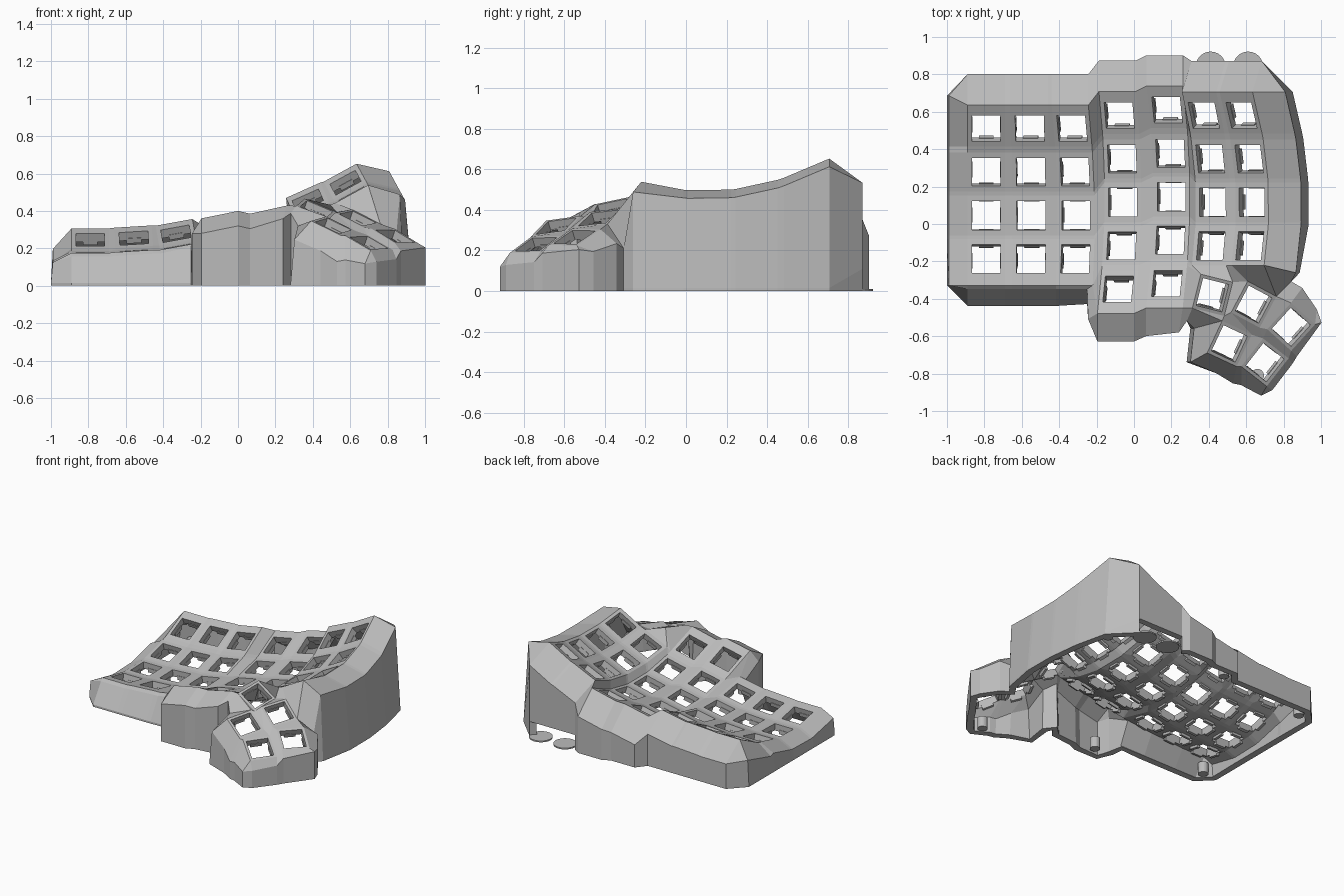
import bpy, bmesh, math
from mathutils import Vector, Matrix

cube = bpy.data.objects.get("Cube")
if cube:
    bpy.data.objects.remove(cube)

grey = bpy.data.materials.new("light_grey")
grey.use_nodes = True
grey.diffuse_color = (0.5, 0.5, 0.5, 1)
grey.node_tree.nodes["Principled BSDF"].inputs["Base Color"].default_value = (0.5, 0.5, 0.5, 1)


def finish(bm, name):
    mesh = bpy.data.meshes.new(name)
    bm.to_mesh(mesh)
    bm.free()
    mesh.materials.append(grey)
    obj = bpy.data.objects.new(name, mesh)
    bpy.context.collection.objects.link(obj)
    return obj


bm = bmesh.new()
V = {}
frames = []
HOLE = 0.077
CORNERS = {"tl": (-1, 1), "tr": (1, 1), "br": (1, -1), "bl": (-1, -1)}


# One key: square frame around a hole, with its own border at back and front
def add_key(key, centre, ex, ey, side, back, front):
    outer, inner = [], []
    for tag, (sx, sy) in CORNERS.items():
        v = bm.verts.new(centre + ex * sx * side + ey * (back if sy > 0 else -front))
        V[key + tag] = v
        outer.append(v)
        inner.append(bm.verts.new(centre + ex * sx * HOLE + ey * sy * HOLE))
    for i in range(4):
        j = (i + 1) % 4
        bm.faces.new((outer[i], outer[j], inner[j], inner[i]))
    frames.append((centre, ex, ey))


def web(names):
    bm.faces.new([V[n] for n in names.split()])


# Finger columns: x, height, tilt, first row y, lowest y, row count
columns = [(-0.79, 0.125, 0.0, 0.51, 0.02, 4), (-0.55, 0.135, 0.06, 0.51, 0.02, 4),
           (-0.31, 0.16, 0.18, 0.51, 0.02, 4), (-0.06, 0.195, 0.2, 0.58, 0.15, 5),
           (0.2, 0.24, 0.22, 0.61, 0.15, 5), (0.42, 0.35, 0.42, 0.58, 0.1, 4),
           (0.63, 0.45, 0.5, 0.58, 0.1, 4)]
for c, (x, z, tilt, y0, low, count) in enumerate(columns):
    up = Vector((-math.sin(tilt), 0, math.cos(tilt)))
    ex = Vector((math.cos(tilt), 0, math.sin(tilt)))
    for r in range(count):
        y = y0 - 0.232 * r
        pitch = math.atan(y - low)
        ey = Vector((0, math.cos(pitch), 0)) + up * math.sin(pitch)
        centre = Vector((x, y, z)) + up * (y - low) ** 2 / 2
        back = 0.14 if r == 0 else 0.107
        front = 0.145 if r == count - 1 and c < 5 else 0.107
        add_key(f"{c}{r}", centre, ex, ey, 0.1, back, front)

# Webs between finger keys
for c in range(7):
    rows = columns[c][5]
    for r in range(rows):
        if r + 1 < rows:
            web(f"{c}{r}bl {c}{r}br {c}{r+1}tr {c}{r+1}tl")
        if c < 6 and r < columns[c + 1][5]:
            web(f"{c}{r}tr {c+1}{r}tl {c+1}{r}bl {c}{r}br")
            if r + 1 < min(rows, columns[c + 1][5]):
                web(f"{c}{r}br {c+1}{r}bl {c+1}{r+1}tl {c}{r+1}tr")

# Thumb keys: x, y, z, turn in degrees
thumbs = {"A": (0.42, -0.38, 0.41, -14), "B": (0.64, -0.43, 0.36, -28),
          "C": (0.84, -0.55, 0.265, -42), "D": (0.51, -0.64, 0.32, -25),
          "E": (0.7, -0.74, 0.23, -38)}
for name, (x, y, z, turn) in thumbs.items():
    a = math.radians(turn)
    ca, sa = math.cos(a), math.sin(a)
    ex = Vector((ca, sa, -0.35 * ca + 0.3 * sa)).normalized()
    ey = Vector((-sa, ca, 0.35 * sa + 0.3 * ca)).normalized()
    add_key(name, Vector((x, y, z)), ex, ey, 0.095, 0.095, 0.095)

# Webs inside the thumb cluster and joining it to the fingers
for names in ("23br 33bl 34tl", "23br 34tl 34bl", "43br 53bl 44tr", "44tr 53bl Atl",
              "44tr Atl Abl 44br", "53bl 53br Atr Atl", "53br 63bl Btl Atr",
              "63bl 63br Btr Btl", "Atr Btl Bbl Abr", "Btr Ctl Cbl Bbr",
              "Abl Abr Dtl", "Abr Bbl Dtr Dtl", "Bbl Bbr Etl Dtr", "Bbr Cbl Etl",
              "Cbl Cbr Etr Etl", "Dtr Etl Ebl Dbr"):
    web(names)

# Perimeter: corner, rim offset (x, y, z), base flare (x, y)
edge = []
for c in range(7):
    for side in ("tl", "tr"):
        drop = -0.15 if c in (3, 4) else -0.12
        edge.append((f"{c}0{side}", (0.05 if c > 4 else 0, 0.165, drop), (0, 0)))
for r in range(4):
    for side in ("tr", "br"):
        edge.append((f"6{r}{side}", (0.175, 0, -0.04), (0.04, 0)))
edge[-1] = ("63br", (0.17, -0.04, -0.05), (0.02, 0))
edge += [("Btr", (0.08, 0.08, -0.12), (0, 0)), ("Ctl", (0.06, 0.08, -0.07), (0, 0)),
         ("Ctr", (0.01, 0.08, -0.03), (0, 0)), ("Ctr", (0.035, 0.01, -0.02), (0, 0)),
         ("Cbr", (0.03, -0.03, -0.04), (0, 0)), ("Etr", (0.02, -0.03, -0.05), (0, 0)),
         ("Ebr", (0.03, -0.02, -0.06), (0, 0)), ("Ebr", (-0.03, -0.05, -0.07), (0, 0)),
         ("Ebl", (0.0, -0.1, -0.13), (0, 0)), ("Dbr", (-0.02, -0.09, -0.14), (0, 0)),
         ("Dbl", (0.05, -0.11, -0.16), (0, 0)), ("Dbl", (-0.09, -0.05, -0.1), (-0.02, 0)),
         ("Dtl", (-0.15, -0.04, -0.05), (-0.02, 0)), ("Abl", (-0.03, -0.07, -0.04), (0, 0)),
         ("44br", (-0.02, -0.13, -0.07), (0, 0))]
for name in ("44bl", "34br", "34bl"):
    edge.append((name, (0, -0.15, -0.08), (0, 0)))
edge += [("34bl", (-0.05, -0.03, -0.08), (0, 0)), ("23br", (-0.03, -0.02, -0.02), (0, -0.08))]
for c, side in ((2, "bl"), (1, "br"), (1, "bl"), (0, "br"), (0, "bl")):
    edge.append((f"{c}3{side}", (0, -0.02, -0.02), (0, -0.09)))
left_drop = {"00tl": -0.11, "00bl": -0.075}
for r in (3, 2, 1, 0):
    for side in ("bl", "tl"):
        name = f"0{r}{side}"
        edge.append((name, (-0.1, 0.05 if name == "00tl" else 0, left_drop.get(name, -0.05)), (-0.01, 0)))

# Sloped rim and walls, leaving a cable opening at the back
opening = ["50tl", "50tr", "60tl", "60tr"]
rings = []
for i, (name, off, flare) in enumerate(edge):
    top = V[name]
    rim = top.co + Vector(off)
    base = Vector((rim.x + flare[0], rim.y + flare[1], 0))
    sill = 0.11 if name in opening and i < 14 else 0.015
    mid = base + Vector((0, 0, sill))
    rings.append([top] + [bm.verts.new(p) for p in (rim, mid, base)])
for i, a in enumerate(rings):
    j = (i + 1) % len(rings)
    b = rings[j]
    for k in range(3):
        if k == 2 and j < 14 and edge[i][0] in opening and edge[j][0] in opening:
            continue
        quad = [a[k], b[k], b[k + 1], a[k + 1]]
        bm.faces.new(list(dict.fromkeys(quad)))
bmesh.ops.delete(bm, geom=[v for v in bm.verts if not v.link_faces], context="VERTS")
bmesh.ops.recalc_face_normals(bm, faces=bm.faces)
bm.faces.ensure_lookup_table()
if bm.faces[0].normal.z < 0:
    bmesh.ops.reverse_faces(bm, faces=bm.faces)
shell = finish(bm, "case_shell")
solid = shell.modifiers.new("thickness", "SOLIDIFY")
solid.thickness = 0.05
solid.offset = -1

# Switch clips under the hole edges
bm = bmesh.new()
for centre, ex, ey in frames:
    n = ex.cross(ey).normalized()
    basis = Matrix((ex, ey, n)).transposed().to_4x4()
    for dx, dy in ((-1, 0), (1, 0), (0, -1), (0, 1)):
        place = Matrix.Translation(centre + (ex * dx + ey * dy) * 0.085 - n * 0.052)
        size = Matrix.Diagonal((0.08 if dy else 0.022, 0.08 if dx else 0.022, 0.03, 1))
        bmesh.ops.create_cube(bm, size=1, matrix=place @ basis @ size)
finish(bm, "switch_clips")


def cylinders(name, spots, radius, height):
    bm = bmesh.new()
    for x, y in spots:
        bmesh.ops.create_cone(bm, cap_ends=True, segments=24, radius1=radius, radius2=radius,
                              depth=height, matrix=Matrix.Translation((x, y, height / 2)))
    finish(bm, name)


# Screw posts inside the walls, and round feet at the cable opening
cylinders("screw_posts", [(-0.87, 0.7), (-0.88, -0.32), (-0.14, 0.78), (-0.1, -0.53),
                          (0.8, 0.68), (0.66, -0.81)], 0.035, 0.08)
cylinders("round_feet", [(0.41, 0.842), (0.61, 0.842)], 0.08, 0.01)
